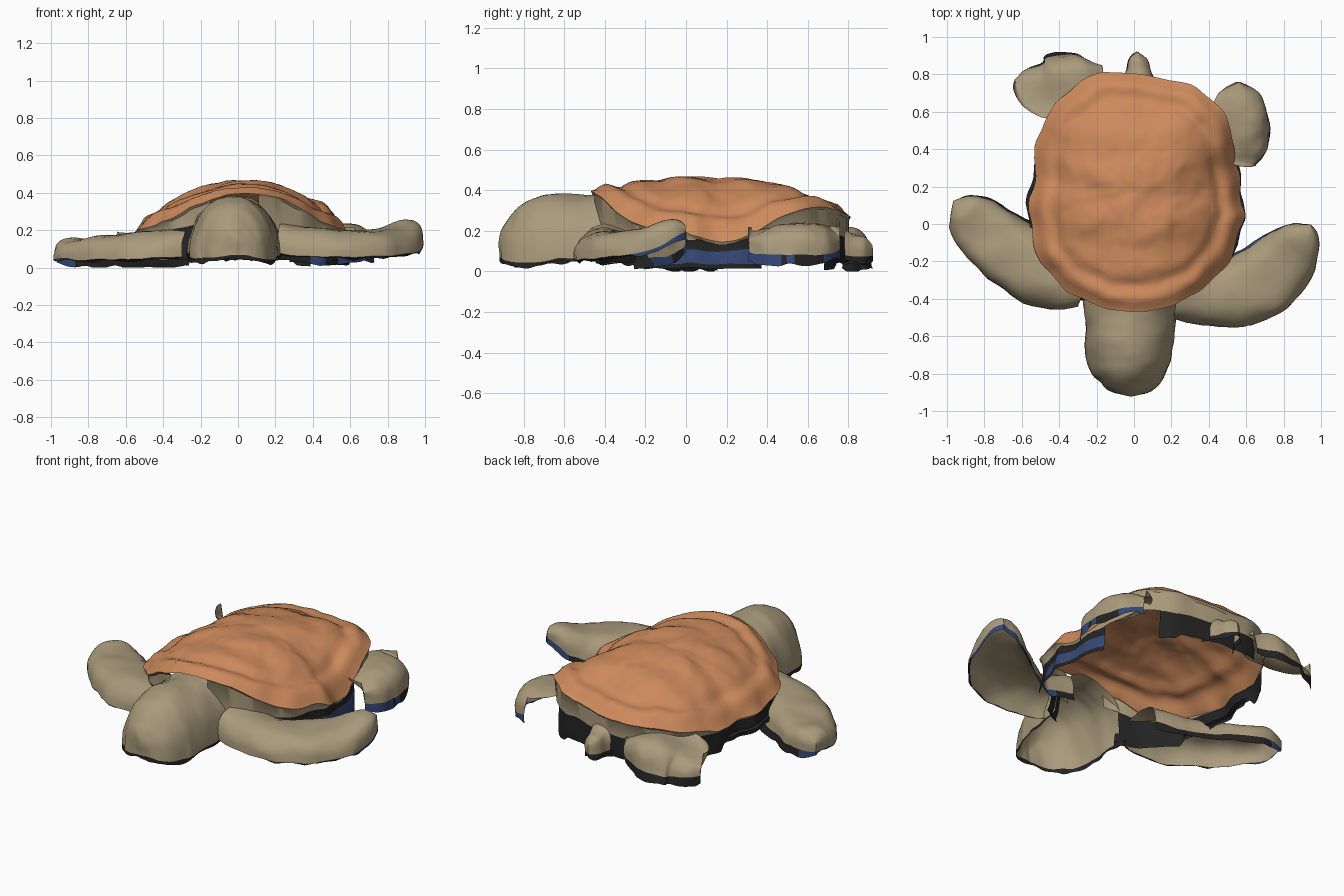
import bpy
import bmesh
import math
from mathutils import Vector, noise

cube = bpy.data.objects.get("Cube")
if cube:
    bpy.data.objects.remove(cube, do_unlink=True)


def material(name, rgb):
    m = bpy.data.materials.new(name)
    m.use_nodes = True
    color = (*rgb, 1)
    m.diffuse_color = color
    bsdf = m.node_tree.nodes["Principled BSDF"]
    bsdf.inputs["Base Color"].default_value = color
    bsdf.inputs["Roughness"].default_value = 0.9
    return m


ORANGE, TAN, BLACK, BLUE = range(4)
MATERIALS = [
    material("shell_orange", (0.61, 0.255, 0.108)),
    material("skin_tan", (0.4, 0.325, 0.2)),
    material("shadow_black", (0.017, 0.017, 0.018)),
    material("mat_blue", (0.035, 0.065, 0.18)),
]


def spline(points, steps, closed=False):
    """Catmull-Rom samples through the points, in any number of dimensions."""
    n = len(points)
    get = (lambda i: points[i % n]) if closed else (lambda i: points[min(max(i, 0), n - 1)])
    out = []
    for i in range(n if closed else n - 1):
        quad = [get(i + k) for k in (-1, 0, 1, 2)]
        for s in range(steps):
            t = s / steps
            out.append([b + 0.5 * t * (c - a + t * (2 * a - 5 * b + 4 * c - d + t * (3 * (b - c) + d - a)))
                        for a, b, c, d in zip(*quad)])
    return out if closed else out + [list(points[-1])]


def grid_object(name, rows, rule, closed=False):
    """Skin rows of points; rule(row, column, centre) gives a colour or None to skip."""
    bm = bmesh.new()
    verts = []
    for row in rows:
        line = []
        for p in row:
            p = Vector(p)
            p += noise.noise_vector(p * 7) * 0.013 + noise.noise_vector(p * 19) * 0.004
            p.z = max(p.z, 0)
            line.append(bm.verts.new(p))
        verts.append(line)
    width = len(rows[0])
    for i in range(len(rows) - 1):
        for j in range(width if closed else width - 1):
            k = (j + 1) % width
            quad = [verts[i][j], verts[i][k], verts[i + 1][k], verts[i + 1][j]]
            color = rule(i, j, sum((v.co for v in quad), Vector()) / 4)
            if color is not None:
                bm.faces.new(quad).material_index = color
    bmesh.ops.remove_doubles(bm, verts=bm.verts, dist=0.0005)
    loose = [v for v in bm.verts if not v.link_faces]
    bmesh.ops.delete(bm, geom=loose, context='VERTS')
    bmesh.ops.recalc_face_normals(bm, faces=bm.faces)
    if sum(f.normal.z * f.calc_area() for f in bm.faces) < 0:
        bmesh.ops.reverse_faces(bm, faces=bm.faces)
    mesh = bpy.data.meshes.new(name)
    bm.to_mesh(mesh)
    bm.free()
    for m in MATERIALS:
        mesh.materials.append(m)
    obj = bpy.data.objects.new(name, mesh)
    bpy.context.collection.objects.link(obj)
    bpy.ops.object.select_all(action='DESELECT')
    obj.select_set(True)
    bpy.context.view_layer.objects.active = obj
    bpy.ops.object.shade_smooth_by_angle(angle=math.radians(35))


def limb(name, stations, fringe=0.04, square=0.8, arc=18, hip=None):
    """Hollow arched limb along stations of x, y, half width, top z, lower edge z.
    A ragged fringe hangs from its edge, longest on the trailing side.
    With a hip height, the left-hand edge stays up there and joins the body."""
    path = spline(stations, 7)
    rows = []
    for i, (x, y, w, top, low) in enumerate(path):
        a, b = path[max(i - 1, 0)], path[min(i + 1, len(path) - 1)]
        side = Vector((b[1] - a[1], a[0] - b[0], 0)).normalized()
        w = max(w, 0)
        row = []
        for j in range(arc + 1):
            t = math.pi * j / arc
            c, s = math.cos(t), max(math.sin(t), 0)
            off = math.copysign(abs(c) ** square, c) * w
            edge = hip if hip and c < 0 and w else low
            row.append(Vector((x, y, edge + (top - edge) * s ** square)) + side * off)
        ends = []
        for edge, out in ((row[0], side), (row[-1], -side)):
            ragged = 0.7 + 0.6 * out.y * min(1, w * 20) + 0.5 * noise.noise(edge * 12)
            ends.append(edge + out * (w * 0.08 * out.y) - Vector((0, 0, fringe * max(ragged, 0.1))))
        rows.append([ends[0]] + row + [ends[1]])

    def rule(i, j, c):
        if 0 < j < arc + 1:
            return TAN
        if hip and j:
            return None
        blue = c.x > 0.3 and noise.noise(c * 6) > -0.1 or c.x < -0.87
        return BLUE if blue else BLACK

    grid_object(name, rows, rule)


def bump(r, at, width):
    return math.exp(-((r - at) / width) ** 2)


# Shell rim: x, y, z around the outline, slightly scalloped
CX, CY = 0.02, 0.17
outline = spline([
    (0, -.47, .395), (.22, -.43, .37), (.38, -.33, .29), (.5, -.2, .22), (.57, -.02, .2),
    (.58, .1, .16), (.555, .27, .16), (.52, .48, .28), (.44, .65, .32), (.28, .75, .3),
    (.1, .79, .28), (-.1, .82, .27), (-.3, .75, .25), (-.43, .62, .22), (-.52, .45, .18),
    (-.53, .25, .17), (-.56, .08, .18), (-.52, -.15, .2), (-.42, -.3, .24),
    (-.28, -.4, .3), (-.15, -.45, .37)], 6, closed=True)
RIM = []
for k, (x, y, z) in enumerate(outline):
    wave = 1 + 0.01 * math.sin(k * math.tau * 15 / len(outline))
    RIM.append((CX + (x - CX) * wave, CY + (y - CY) * wave, z))

# Domed carapace with a raised lip, a groove and faint cross ridges
rings = 30
shell = []
for i in range(rings + 1):
    r = 1 - i / rings
    ring = []
    for x, y, z in RIM:
        px, py = CX + (x - CX) * r, CY + (y - CY) * r
        f = 1 - r ** 2.3
        pz = z * (1 - f) + (0.46 - 0.03 * (py - CY)) * f
        pz += (0.02 * bump(r, 0.9, 0.06) - 0.012 * bump(r, 0.78, 0.045)) * min(1, i / 2)
        pz += 0.007 * math.cos(py * math.tau / 0.25) * max(0, 1 - (r / 0.78) ** 4)
        ring.append((px, py, pz))
    shell.append(ring)
grid_object("shell", shell, lambda i, j, c: ORANGE, closed=True)

# Body wall hanging below the rim, open where the neck and limbs enter
wall = [[] for _ in range(6)]
for x, y, z in RIM:
    skin = 0.8 if x > 0 or y > 0.4 else 0.5
    base = 0.015 if x > 0.3 else 0.04 if y > 0.4 or y < -0.2 else 0.075
    tan_low = z - max(0.012, (z - 0.15) * skin)
    spread = 1.015 if y < 0.35 else 0.985
    heights = (z, z - 0.012, tan_low, 0.105, base + 0.022, base)
    for row, scale, height in zip(wall, (1, 0.985, 0.975, 0.985, spread, spread), heights):
        row.append((CX + (x - CX) * scale, CY + (y - CY) * scale, height))


def wall_rule(i, j, c):
    if c.y < 0 and abs(c.x + 0.02) < (0.12 if i < 2 else 0.21):
        return None
    if i < 2:
        return TAN
    shoulder = c.x > 0.27 and c.y < -0.25
    hip_left = c.x > 0.35 and 0.38 < c.y < 0.68
    hip_right = -0.45 < c.x < -0.2 and c.y > 0.5
    if shoulder or hip_left or hip_right:
        return None
    return BLUE if i == 3 and c.x > 0.4 and c.y > -0.1 else BLACK


grid_object("body_wall", wall, wall_rule, closed=True)

# Head and neck
limb("head", [
    (-.02, -.40, .25, .385, .08), (-.02, -.52, .24, .375, .07), (-.025, -.65, .235, .38, .055),
    (-.025, -.75, .22, .36, .05), (-.02, -.82, .185, .32, .05), (-.02, -.87, .14, .265, .055),
    (-.02, -.9, .085, .205, .06), (-.02, -.918, 0, .13, .065)], fringe=0.03, square=0.95)

# Front flippers
limb("front_flipper_left", [
    (.24, -.35, .16, .24, .08), (.45, -.385, .165, .205, .06), (.65, -.33, .195, .2, .065),
    (.8, -.2, .175, .215, .08), (.89, -.09, .125, .25, .11), (.93, -.03, .07, .25, .16),
    (.95, .005, 0, .225, .19)])
limb("front_flipper_right", [
    (-.28, -.28, .16, .22, .06), (-.48, -.25, .2, .19, .05), (-.68, -.14, .18, .175, .045),
    (-.84, .0, .15, .155, .05), (-.92, .08, .1, .15, .05), (-.965, .125, 0, .1, .05)])

# Hind flippers, joined to the body along their inner edge
limb("hind_flipper_left", [
    (.645, .3, 0, .16, .1), (.62, .36, .1, .19, .085), (.575, .47, .155, .23, .08),
    (.56, .58, .155, .24, .08), (.56, .69, .11, .22, .085), (.565, .765, 0, .16, .1)],
    fringe=0.055, hip=0.22)
limb("hind_flipper_right", [
    (-.175, .845, 0, .15, .08), (-.24, .8, .12, .21, .07), (-.36, .745, .165, .215, .06),
    (-.49, .72, .15, .17, .055), (-.6, .75, .075, .125, .055), (-.635, .765, 0, .1, .06)],
    hip=0.19)

# Tail
limb("tail", [
    (.02, .74, .11, .25, .08), (.02, .82, .07, .19, .07), (.015, .88, .05, .165, .07),
    (.015, .915, 0, .12, .07)])
